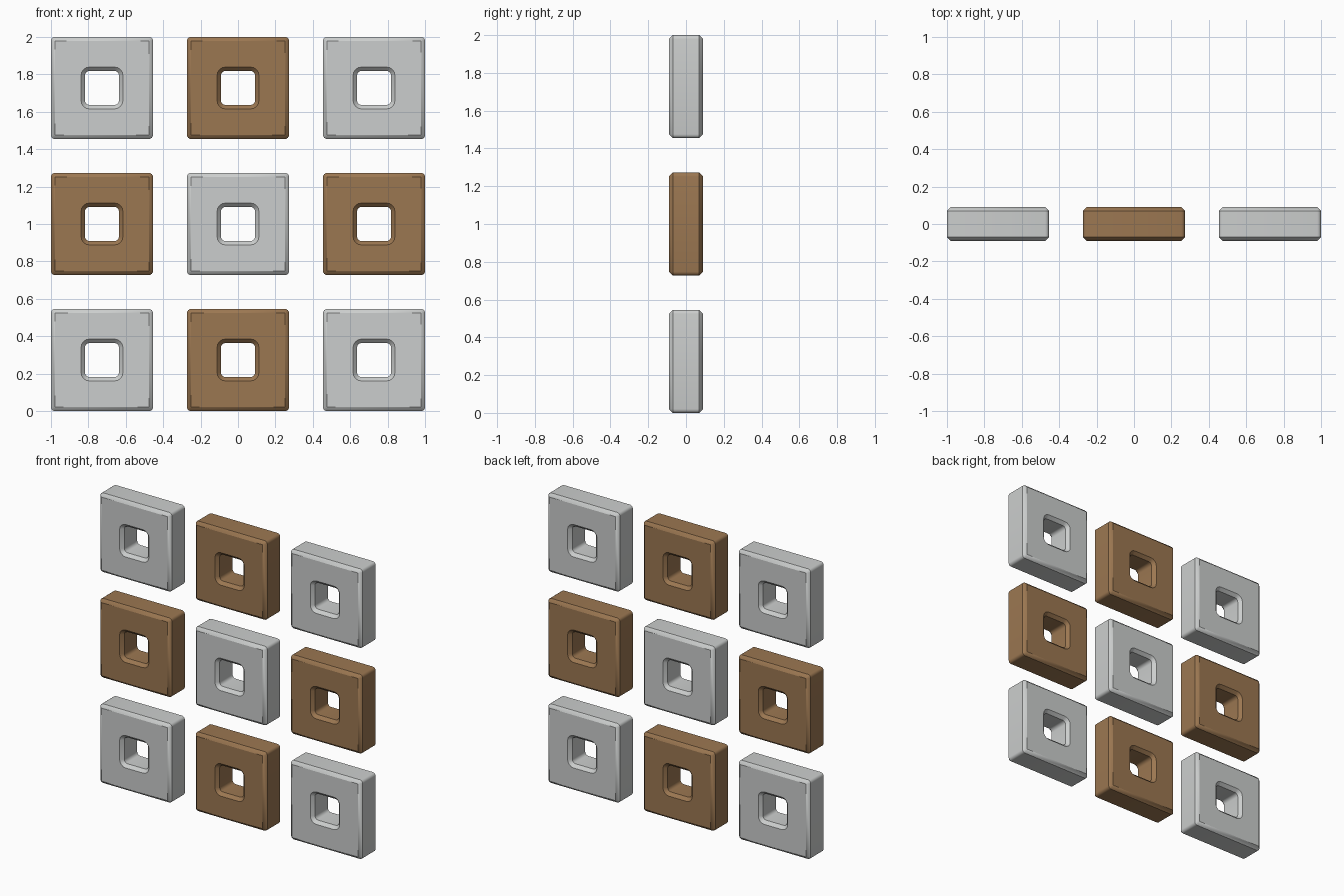
import bpy, bmesh, math

if "Cube" in bpy.data.objects:
    bpy.data.objects.remove(bpy.data.objects["Cube"])

SIZE = 6 / 11       # tile width
PITCH = 8 / 11      # distance between tile centres
HALF_D = 1 / 11     # half thickness
HOLE = 2 / 11       # hole width
BEV = 0.021         # chamfer size
SEG = 4             # steps per rounded corner


def material(name, color):
    m = bpy.data.materials.new(name)
    m.diffuse_color = (*color, 1)
    m.use_nodes = True
    m.node_tree.nodes["Principled BSDF"].inputs["Base Color"].default_value = m.diffuse_color
    return m


grey = material("light grey", (0.60, 0.615, 0.61))
brown = material("brown", (0.33, 0.185, 0.083))


def rounded_square(half, r, y):
    """Points of a rounded square in the xz plane at depth y."""
    pts = []
    for q, (sx, sz) in enumerate(((1, 1), (-1, 1), (-1, -1), (1, -1))):
        for i in range(SEG + 1):
            a = math.radians(90 * q + 90 * i / SEG)
            pts.append((sx * (half - r) + r * math.cos(a), y,
                        sz * (half - r) + r * math.sin(a)))
    return pts


def tile(name, x, z, mat):
    bm = bmesh.new()
    o, h, d = SIZE / 2, HOLE / 2, HALF_D
    # (half width, corner radius, depth) around the frame's cross-section
    section = [(o, BEV, -d + BEV), (o - BEV, 0, -d),
               (h + BEV, 0.024 + BEV, -d), (h, 0.024, -d + BEV),
               (h, 0.024, d - BEV), (h + BEV, 0.024 + BEV, d),
               (o - BEV, 0, d), (o, BEV, d - BEV)]
    rings = [[bm.verts.new(p) for p in rounded_square(*s)] for s in section]
    n = len(rings[0])
    for k, a in enumerate(rings):
        b = rings[(k + 1) % len(rings)]
        for i in range(n):
            j = (i + 1) % n
            bm.faces.new((a[i], a[j], b[j], b[i]))
    bmesh.ops.remove_doubles(bm, verts=bm.verts, dist=1e-5)
    bmesh.ops.recalc_face_normals(bm, faces=bm.faces)
    me = bpy.data.meshes.new(name)
    bm.to_mesh(me)
    bm.free()
    me.materials.append(mat)
    ob = bpy.data.objects.new(name, me)
    ob.location = (x, 0, z)
    bpy.context.collection.objects.link(ob)
    ob.select_set(True)
    bpy.context.view_layer.objects.active = ob


# 3 x 3 grid, grey in corners and centre, brown between
rows, cols = ("bottom", "middle", "top"), ("left", "centre", "right")
for r, row in enumerate(rows):
    for c, col in enumerate(cols):
        tile(f"{row}_{col}_tile", (c - 1) * PITCH, SIZE / 2 + r * PITCH,
             grey if (r + c) % 2 == 0 else brown)

bpy.ops.object.shade_smooth_by_angle(angle=math.radians(30))
